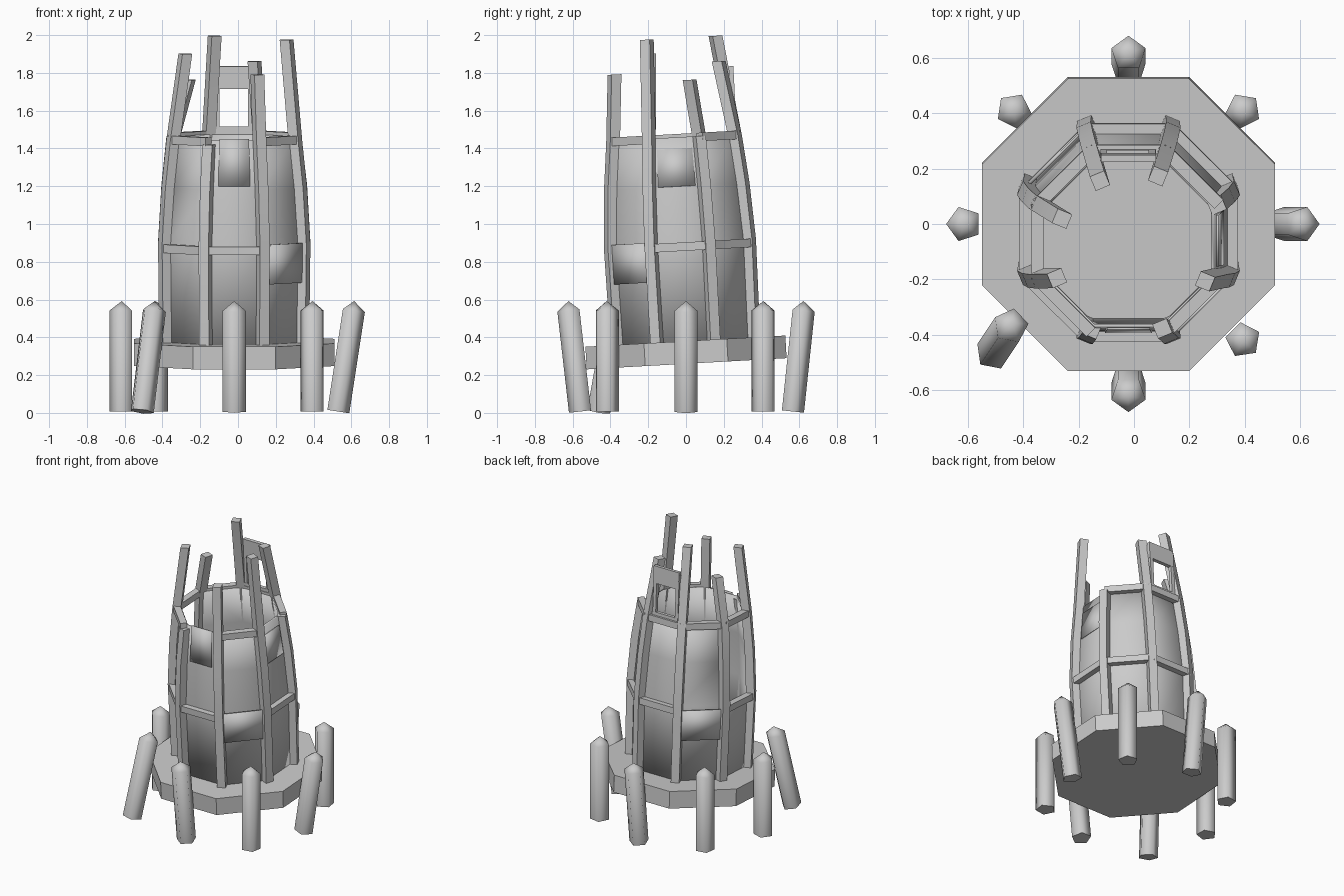
import bpy
import bmesh
from math import cos, sin, radians, atan2
from mathutils import Matrix, Vector

cube = bpy.data.objects.get("Cube")
if cube:
    bpy.data.objects.remove(cube)

stone = bpy.data.materials.new("weathered_grey")
stone.use_nodes = True
GREY = (0.6, 0.6, 0.6, 1)
stone.diffuse_color = GREY
stone.node_tree.nodes["Principled BSDF"].inputs["Base Color"].default_value = GREY

# The slab and tower lean together; the posts stand on the ground
LEAN = (Matrix.Translation((-0.02, 0, 0.32)) @ Matrix.Rotation(radians(3.2), 4, "X")
        @ Matrix.Translation((0, 0, -0.32)))
FLAT = cos(radians(22.5))


def finish(bm, name, matrix=LEAN, smooth=30, thickness=0, offset=-1):
    mesh = bpy.data.meshes.new(name)
    bmesh.ops.recalc_face_normals(bm, faces=bm.faces)
    bm.to_mesh(mesh)
    bm.free()
    mesh.materials.append(stone)
    obj = bpy.data.objects.new(name, mesh)
    bpy.context.collection.objects.link(obj)
    obj.matrix_world = matrix
    if thickness:
        mod = obj.modifiers.new("Thickness", "SOLIDIFY")
        mod.thickness, mod.offset = thickness, offset
    bpy.ops.object.select_all(action="DESELECT")
    obj.select_set(True)
    bpy.context.view_layer.objects.active = obj
    bpy.ops.object.shade_smooth_by_angle(angle=radians(smooth))
    return obj


def corner(k, r, z):
    a = radians(22.5 + 45 * k)
    return Vector((r * cos(a), r * sin(a), z))


def loft(rings, apex=None):
    """Closed solid through rings of points, with an optional pointed top."""
    bm = bmesh.new()
    loops = [[bm.verts.new(p) for p in ring] for ring in rings]
    n = len(loops[0])
    for low, high in zip(loops, loops[1:]):
        for i in range(n):
            j = (i + 1) % n
            bm.faces.new((low[i], low[j], high[j], high[i]))
    bm.faces.new(loops[0][::-1])
    if apex is None:
        bm.faces.new(loops[-1])
    else:
        tip = bm.verts.new(apex)
        for i in range(n):
            bm.faces.new((loops[-1][i], loops[-1][(i + 1) % n], tip))
    return bm


def profile(z, points):
    """Radius at a height, read from a short profile."""
    for (z0, r0), (z1, r1) in zip(points, points[1:]):
        if z <= z1:
            return r0 + (r1 - r0) * (z - z0) / (z1 - z0)
    return points[-1][1]


def beam(name, a, b, depth, height):
    """Bar from a to b, its depth lying horizontally."""
    along = (b - a).normalized()
    side = along.cross(Vector((0, 0, 1))).normalized()
    up = side.cross(along)
    ring = [side * s * depth / 2 + up * t * height / 2
            for s, t in ((-1, -1), (1, -1), (1, 1), (-1, 1))]
    finish(loft([[p + q for q in ring] for p in (a, b)]), name)


# Octagonal floor slab
finish(loft([[corner(k, 0.53 / FLAT, z) for k in range(8)] for z in (0.26, 0.38)]),
       "floor_slab")

# Tower wall, open at the top, with one broken panel
WALL = [(0.36, 0.382), (0.9, 0.388), (1.2, 0.367), (1.46, 0.338)]
bm = bmesh.new()
rings = [[bm.verts.new(corner(k, r, z)) for k in range(8)] for z, r in WALL]
for level, (low, high) in enumerate(zip(rings, rings[1:])):
    for k in range(8):
        if k == 3 and level > 0:
            continue
        j = (k + 1) % 8
        bm.faces.new((low[k], low[j], high[j], high[k]))
finish(bm, "tower_wall", smooth=50, thickness=0.015)

# Ribs on the wall corners: top height and top radius of each
RIBS = [(1.46, 0.345), (1.85, 0.28), (1.985, 0.27), (1.76, 0.26),
        (1.91, 0.28), (1.44, 0.345), (1.81, 0.32), (1.985, 0.3)]
for k, (top, top_r) in enumerate(RIBS):
    path = [(0.36, 0.39), (0.9, 0.397), (1.2, 0.378)]
    if top > 1.5:
        path.append((1.45, 0.35))
    path.append((top, top_r))
    out = corner(k, 1, 0)
    side = Vector((-out.y, out.x, 0))
    section = [out * s * 0.028 + side * t * 0.028
               for s, t in ((-1, -1), (1, -1), (1, 1), (-1, 1))]
    finish(loft([[corner(k, r, z) + q for q in section] for z, r in path]),
           "tower_rib_%d" % k)


# Rails between the ribs
def rail(name, k, z, r):
    beam(name, corner(k, r, z), corner(k + 1, r, z), 0.045, 0.045)


for k in (0, 1, 3, 4, 5, 7):
    rail("middle_rail_%d" % k, k, 0.88, 0.404)
for k in (0, 1, 2, 3, 4, 6):
    rail("top_rail_%d" % k, k, 1.455, 0.355)


# Repair plates lying on the wall
def plate(name, k, low, high, margin, lift=0.003):
    bm = bmesh.new()
    pts = []
    for z, ends in ((low, (margin, 1 - margin)), (high, (1 - margin, margin))):
        r = profile(z, WALL) + lift
        pts += [corner(k, r, z).lerp(corner(k + 1, r, z), t) for t in ends]
    bm.faces.new([bm.verts.new(p) for p in pts])
    finish(bm, name, thickness=0.009, offset=0)


plate("front_upper_plate", 5, 1.22, 1.47, 0.2)
plate("side_upper_plate", 7, 1.2, 1.4, 0.15)
plate("front_corner_plate", 6, 0.7, 0.91, 0.07, 0.022)
plate("back_corner_plate", 2, 0.67, 0.88, 0.07, 0.022)

# Window frame above the back wall
Y = 0.322
for name, z, h in (("window_lintel", 1.76, 0.12), ("window_sill", 1.475, 0.05)):
    beam(name, Vector((-0.1, Y, z)), Vector((0.1, Y, z)), 0.025, h)
for name, x in (("window_jamb_right", -0.09), ("window_jamb_left", 0.085)):
    ring = [(x + s * 0.012, Y + t * 0.012)
            for s, t in ((-1, -1), (1, -1), (1, 1), (-1, 1))]
    finish(loft([[(px, py, z) for px, py in ring] for z in (1.46, 1.8)]), name)

# Pointed five-sided posts around the slab: foot and tip positions
POSTS = {
    "front": ((-0.02, -0.555), (-0.02, -0.622)),
    "front_left": ((0.395, -0.42), (0.395, -0.42)),
    "left": ((0.525, 0), (0.615, 0)),
    "back_left": ((0.395, 0.41), (0.395, 0.41)),
    "back": ((-0.02, 0.56), (-0.02, 0.622)),
    "back_right": ((-0.435, 0.41), (-0.435, 0.41)),
    "right": ((-0.615, 0), (-0.615, 0)),
    "front_right": ((-0.51, -0.465), (-0.44, -0.36)),
}
for name, (foot, tip) in POSTS.items():
    a = Vector((*foot, 0.008))
    b = Vector((*tip, 0.592))
    axis = (b - a).normalized()
    turn = Vector((0, 0, 1)).rotation_difference(axis)
    start = atan2(foot[1], foot[0] + 0.02)
    ring = [turn @ Vector((0.065 * cos(start + radians(72 * i)),
                           0.065 * sin(start + radians(72 * i)), 0)) for i in range(5)]
    bm = loft([[p + q for q in ring] for p in (a, b - axis * 0.05)], apex=b)
    finish(bm, name + "_post", Matrix.Identity(4), smooth=75)
